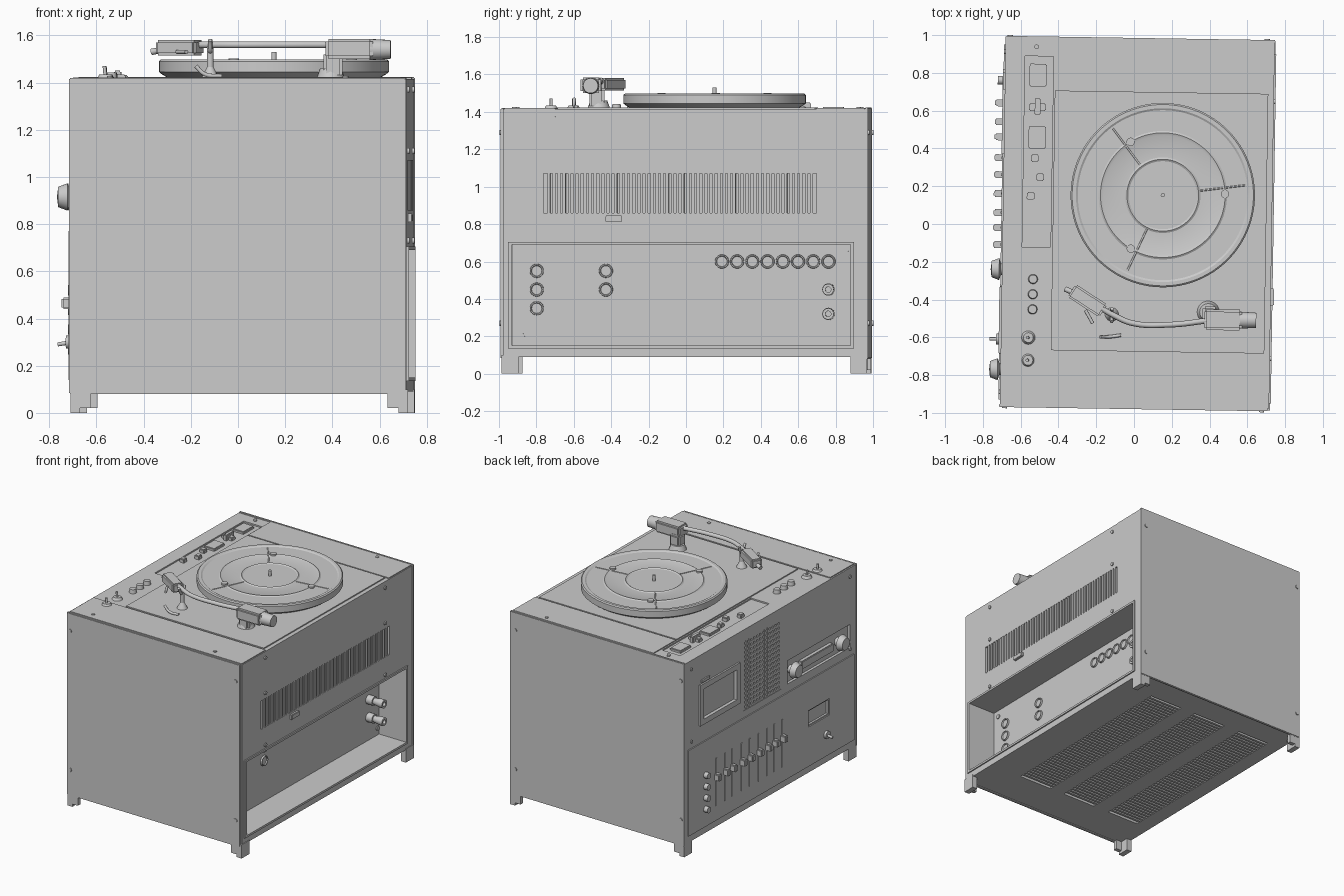
import bpy, bmesh, math
from mathutils import Matrix, Vector

cube = bpy.data.objects.get("Cube")
if cube:
    bpy.data.objects.remove(cube, do_unlink=True)

grey = bpy.data.materials.new("plain grey")
grey.use_nodes = True
grey.diffuse_color = (0.6, 0.6, 0.6, 1)
grey.node_tree.nodes["Principled BSDF"].inputs["Base Color"].default_value = (0.6, 0.6, 0.6, 1)

TURN = Matrix.Rotation(math.radians(-0.9), 4, "Z")   # cabinet stands slightly askew
XR, XL, YF, YB, TOP, LOW = 0.735, -0.695, -0.975, 0.98, 1.42, 0.08
AXES = {"x": Matrix.Rotation(math.pi / 2, 4, "Y"),
        "y": Matrix.Rotation(math.pi / 2, 4, "X"), "z": Matrix()}


def finish(name, bm, smooth=False):
    mesh = bpy.data.meshes.new(name)
    bm.to_mesh(mesh)
    bm.free()
    mesh.materials.append(grey)
    obj = bpy.data.objects.new(name, mesh)
    bpy.context.collection.objects.link(obj)
    obj.matrix_world = TURN
    if smooth:
        bpy.ops.object.select_all(action="DESELECT")
        obj.select_set(True)
        bpy.context.view_layer.objects.active = obj
        bpy.ops.object.shade_smooth_by_angle()
    return obj


def boxes(name, spans, bevel=0):
    """Each span is (x0, x1, y0, y1, z0, z1)."""
    bm = bmesh.new()
    for x0, x1, y0, y1, z0, z1 in spans:
        m = Matrix.Translation(((x0 + x1) / 2, (y0 + y1) / 2, (z0 + z1) / 2))
        bmesh.ops.create_cube(bm, size=1, matrix=m @ Matrix.Diagonal((x1 - x0, y1 - y0, z1 - z0, 1)))
    if bevel:
        bmesh.ops.bevel(bm, geom=bm.edges[:], offset=bevel, segments=2, affect="EDGES")
    return finish(name, bm)


def rods(name, points, radius, length, axis, tip=None, sides=20):
    """Cylinders or cones centred on the points."""
    bm = bmesh.new()
    for p in points:
        bmesh.ops.create_cone(bm, cap_ends=True, segments=sides, radius1=radius,
                              radius2=radius if tip is None else tip, depth=length,
                              matrix=Matrix.Translation(p) @ AXES[axis])
    return finish(name, bm, True)


def lathe(name, centre, profile, sides=96, axis="z"):
    bm = bmesh.new()
    m = Matrix.Translation(centre) @ AXES[axis]
    edge = [bm.verts.new(m @ Vector((r, 0, z))) for r, z in profile]
    lines = [bm.edges.new(pair) for pair in zip(edge, edge[1:])]
    bmesh.ops.spin(bm, geom=edge + lines, cent=centre, axis=m.to_3x3() @ Vector((0, 0, 1)),
                   angle=math.tau, steps=sides)
    bmesh.ops.remove_doubles(bm, verts=bm.verts[:], dist=0.0005)
    bmesh.ops.recalc_face_normals(bm, faces=bm.faces[:])
    return finish(name, bm, True)


def tube(name, points, radius):
    curve = bpy.data.curves.new(name, "CURVE")
    curve.dimensions = "3D"
    curve.bevel_depth, curve.bevel_resolution, curve.use_fill_caps = radius, 3, True
    line = curve.splines.new("BEZIER")
    line.bezier_points.add(len(points) - 1)
    for b, p in zip(line.bezier_points, points):
        b.co = p
        b.handle_left_type = b.handle_right_type = "AUTO"
    curve.materials.append(grey)
    obj = bpy.data.objects.new(name, curve)
    bpy.context.collection.objects.link(obj)
    obj.matrix_world = TURN


def steps(start, end, count):
    return [start + (end - start) * i / (count - 1) for i in range(count)]


# Cabinet with pockets for the sockets, vents and speaker
cabinet = boxes("cabinet", [(XL, XR - 0.005, YF + 0.01, YB - 0.01, LOW + 0.01, TOP - 0.005)])
floor_bands = [(0.2, 0.47), (-0.19, 0.08), (-0.58, -0.32)]
pockets = [(XR - 0.22, 1, -0.92, 0.89, 0.15, 0.69), (XR - 0.03, 1, -0.75, 0.71, 0.86, 1.07),
           (-1, XL + 0.03, -0.12, 0.31, 0.82, 1.33), (-1, XL + 0.012, 0.4, 0.77, 0.94, 1.16),
           (-1, XL + 0.02, -0.9, -0.19, 0.83, 1.0), (-1, XL + 0.015, -0.65, -0.43, 0.44, 0.54),
           (-0.59, -0.44, -0.13, 0.88, TOP - 0.015, 2)]
pockets += [(a, b, -0.68, 0.77, 0, LOW + 0.03) for a, b in floor_bands]
cutter = boxes("pocket_cutter", pockets)
cutter.hide_render = True
cutter.hide_set(True)
cut = cabinet.modifiers.new("pockets", "BOOLEAN")
cut.object, cut.solver = cutter, "EXACT"

# End panels, corner legs and raised edges
boxes("front_panel", [(XL - 0.005, XR - 0.01, YF - 0.005, YF + 0.012, LOW, TOP)], 0.004)
boxes("back_panel", [(XL, XR, YB - 0.012, YB + 0.005, LOW, TOP + 0.003)], 0.004)
legs = []
for sx, x in ((1, XL), (-1, XR)):
    for sy, y in ((1, YF), (-1, YB)):
        xs, ys = sorted((x, x + sx * 0.085)), sorted((y, y + sy * 0.03))
        legs.append((*xs, *ys, 0.02, LOW + 0.02))
        xs, ys = sorted((x, x + sx * 0.04)), sorted((y, y + sy * 0.09))
        legs.append((*xs, *ys, 0, LOW + 0.02))
boxes("corner_legs", legs)
boxes("socket_bay_frame", [(XR - 0.012, XR + 0.004, -0.94, 0.91, 0.69, 0.705),
                           (XR - 0.012, XR + 0.004, -0.94, 0.91, 0.135, 0.15),
                           (XR - 0.012, XR + 0.004, -0.94, -0.92, 0.15, 0.69),
                           (XR - 0.012, XR + 0.004, 0.89, 0.91, 0.15, 0.69)])

# Vent bars on the right side and on the floor
pitch = 1.46 / 53
boxes("side_vent_bars", [(XR - 0.032, XR - 0.006, y - 0.008, y + 0.008, 0.855, 1.075)
                         for y in steps(-0.75 + pitch, 0.71 - pitch, 52)])
boxes("floor_vent_bars", [(a - 0.003, b + 0.003, y - 0.009, y + 0.009, LOW + 0.012, LOW + 0.032)
                          for a, b in floor_bands for y in steps(-0.65, 0.74, 46)])
boxes("vent_tab", [(XR - 0.01, XR + 0.012, -0.42, -0.33, 0.81, 0.845)], 0.004)

# Sockets in the right bay
bay = XR - 0.22
spots = [(-0.79, z) for z in (0.35, 0.45, 0.55)] + [(-0.42, z) for z in (0.45, 0.55)]
spots += [(y, 0.6) for y in steps(0.2, 0.77, 8)]
for y, z in spots:
    lathe("round_socket", (bay, y, z),
          [(0, 0.004), (0.027, 0.004), (0.03, 0.012), (0.036, 0.012), (0.038, -0.005)], 24, "x")
for z in (0.32, 0.45):
    lathe("jack", (bay, 0.77, z), [(0.033, 0), (0.033, 0.05), (0.022, 0.05), (0.03, 0.1),
                                   (0.03, 0.13), (0.015, 0.13), (0.015, 0.05), (0, 0.05)], 24, "x")

# Screws on all panels
rods("end_screws", [(x, y, z) for x in (-0.67, 0.69) for y in (YF - 0.005, YB + 0.005)
                    for z in (0.27, 1.29)], 0.014, 0.012, "y")
rods("right_screws", [(XR - 0.004, y, z) for y in (-0.7, 0.66) for z in (0.73, 1.11, 1.37)],
     0.013, 0.014, "x")
rods("bay_screws", [(bay, y, z) for y in (-0.87, 0.87) for z in (0.2, 0.64)], 0.016, 0.014, "x")
rods("left_screws", [(XL, y, z) for y in (-0.9, 0.9) for z in (0.2, 0.72, 0.82, 1.35)],
     0.012, 0.014, "x")
rods("top_screws", [(x, y, TOP) for x in (-0.53, 0.47) for y in (-0.91, 0.93)], 0.012, 0.014, "z")

# Left control side: lower plate, meter, speaker grille, tuner
boxes("lower_control_plate", [(XL - 0.008, XL + 0.005, -0.94, 0.94, 0.55, 0.77),
                              (XL - 0.008, XL + 0.005, -0.94, 0.94, 0.14, 0.43),
                              (XL - 0.008, XL + 0.005, -0.42, 0.94, 0.43, 0.55),
                              (XL - 0.008, XL + 0.005, -0.94, -0.66, 0.43, 0.55)])
boxes("meter_frame", [(XL - 0.012, XL + 0.004, 0.36, 0.81, 1.16, 1.2),
                      (XL - 0.012, XL + 0.004, 0.36, 0.81, 0.9, 0.94),
                      (XL - 0.012, XL + 0.004, 0.36, 0.4, 0.94, 1.16),
                      (XL - 0.012, XL + 0.004, 0.77, 0.81, 0.94, 1.16),
                      (XL - 0.01, XL + 0.004, 0.7, 0.79, 1.21, 1.23)])
boxes("speaker_grille", [(XL + 0.002, XL + 0.03, y - 0.009, y + 0.009, 0.82, 1.33)
                         for y in steps(-0.115, 0.305, 13)] +
      [(XL + 0.003, XL + 0.03, -0.12, 0.31, z - 0.009, z + 0.009) for z in steps(0.825, 1.325, 16)])
boxes("tuner_bar", [(XL - 0.012, XL + 0.022, -0.7, -0.34, 0.88, 0.94)], 0.005)
for y in (-0.25, -0.78):
    lathe("tuner_knob", (XL + 0.02, y, 0.915), [(0.03, 0), (0.03, -0.025), (0.058, -0.035),
                                                (0.043, -0.075), (0, -0.08)], 32, "x")

# Mixer sliders, push buttons and switch
sliders = [0.63, 0.53, 0.45, 0.34, 0.25, 0.15, 0.05, -0.03, -0.12]
boxes("slider_tracks", [(XL - 0.012, XL, y - 0.006, y + 0.006, 0.25, 0.6) for y in sliders])
boxes("slider_caps", [(XL - 0.05, XL, y - 0.018, y + 0.018, 0.44, 0.49) for y in sliders], 0.007)
rods("side_buttons", [(XL - 0.018, 0.75, z) for z in steps(0.27, 0.52, 4)], 0.022, 0.04, "x")
rods("switch_collar", [(XL - 0.01, -0.62, 0.3)], 0.028, 0.03, "x")
tube("side_switch", [(XL, -0.62, 0.3), (XL - 0.06, -0.62, 0.29)], 0.009)

# Top deck plates
boxes("front_deck_plate", [(XL + 0.01, XR - 0.01, YF + 0.015, -0.69, TOP - 0.006, TOP + 0.002)])
boxes("back_deck_plate", [(-0.43, XR - 0.01, 0.71, YB - 0.015, TOP - 0.006, TOP + 0.002)])
boxes("turntable_plate", [(-0.43, 0.7, -0.675, 0.7, TOP - 0.006, TOP + 0.003)])

# Top switches
deck = TOP - 0.015
boxes("deck_buttons", [(-0.565, -0.475, y - 0.06, y + 0.06, deck, TOP + 0.006) for y in (0.45, 0.78)] +
      [(-0.565, -0.475, 0.59, 0.63, deck, TOP + 0.012), (-0.535, -0.505, 0.57, 0.66, deck, TOP + 0.03)] +
      [(x - 0.02, x + 0.02, y - 0.02, y + 0.02, deck, TOP + 0.015)
       for x, y in ((-0.53, 0.34), (-0.5, 0.24), (-0.55, 0.14))], 0.005)
rods("round_buttons", [(-0.53, y, TOP + 0.008) for y in (-0.46, -0.38, -0.3)], 0.026, 0.03, "z", 0.022)
rods("switch_collars", [(-0.55, y, TOP + 0.006) for y in (-0.73, -0.61)], 0.036, 0.018, "z", 0.026)
for y in (-0.73, -0.61):
    tube("deck_switch", [(-0.55, y, TOP), (-0.555, y, TOP + 0.05)], 0.008)

# Platter with stepped mat, pads and spindle
hub = Vector((0.15, 0.155, TOP))
lathe("platter", hub, [(0.45, 0), (0.475, 0.015), (0.488, 0.025), (0.488, 0.07), (0.48, 0.077),
                       (0.46, 0.077), (0.45, 0.071), (0.34, 0.071), (0.33, 0.077), (0.315, 0.071),
                       (0.2, 0.071), (0.19, 0.077), (0.18, 0.071), (0, 0.071)])
spokes = [math.radians(a) for a in (2, 122, 240)]
rods("platter_pads", [hub + Vector((0.33 * math.cos(a), 0.33 * math.sin(a), 0.075)) for a in spokes],
     0.022, 0.014, "z")
for a in spokes:
    ray = Vector((math.cos(a + 0.1), math.sin(a + 0.1), 0))
    tube("platter_rib", [hub + ray * r + Vector((0, 0, 0.07)) for r in (0.2, 0.44)], 0.005)
rods("spindle", [hub + Vector((0, 0, 0.09))], 0.011, 0.04, "z")

# Tonearm
boxes("arm_base", [(0.37, 0.45, -0.51, -0.43, TOP, 1.53)], 0.012)
rods("arm_base_collar", [(0.4, -0.46, TOP + 0.02)], 0.06, 0.04, "z", 0.045)
boxes("arm_block", [(0.38, 0.58, -0.555, -0.445, 1.5, 1.585)], 0.012)
rods("counterweight", [(0.61, -0.5, 1.54)], 0.045, 0.09, "x", 0.04)
tube("arm_tube", [(0.4, -0.505, 1.56), (0.2, -0.53, 1.56), (0, -0.525, 1.56),
                  (-0.1, -0.485, 1.56), (-0.18, -0.44, 1.56)], 0.015)
shell = boxes("headshell", [(-0.1, 0.1, -0.04, 0.04, -0.035, 0.03)], 0.01)
shell.matrix_world = TURN @ Matrix.Translation((-0.24, -0.41, 1.55)) @ Matrix.Rotation(math.radians(-32), 4, "Z")
tube("headshell_tail", [(-0.31, -0.37, 1.54), (-0.36, -0.35, 1.53)], 0.014)
tube("finger_lift", [(-0.25, -0.46, 1.53), (-0.21, -0.53, 1.53)], 0.009)
rods("arm_rest_foot", [(-0.11, -0.48, TOP + 0.02)], 0.04, 0.05, "z", 0.014)
rods("arm_rest_post", [(-0.11, -0.48, 1.49)], 0.014, 0.15, "z")
tube("arm_rest_fork", [(-0.11, -0.52, 1.58), (-0.11, -0.48, 1.53), (-0.11, -0.45, 1.58)], 0.009)
tube("cue_lever", [(-0.17, -0.6, TOP + 0.05), (-0.13, -0.6, TOP + 0.015), (-0.06, -0.59, TOP + 0.008)], 0.009)
